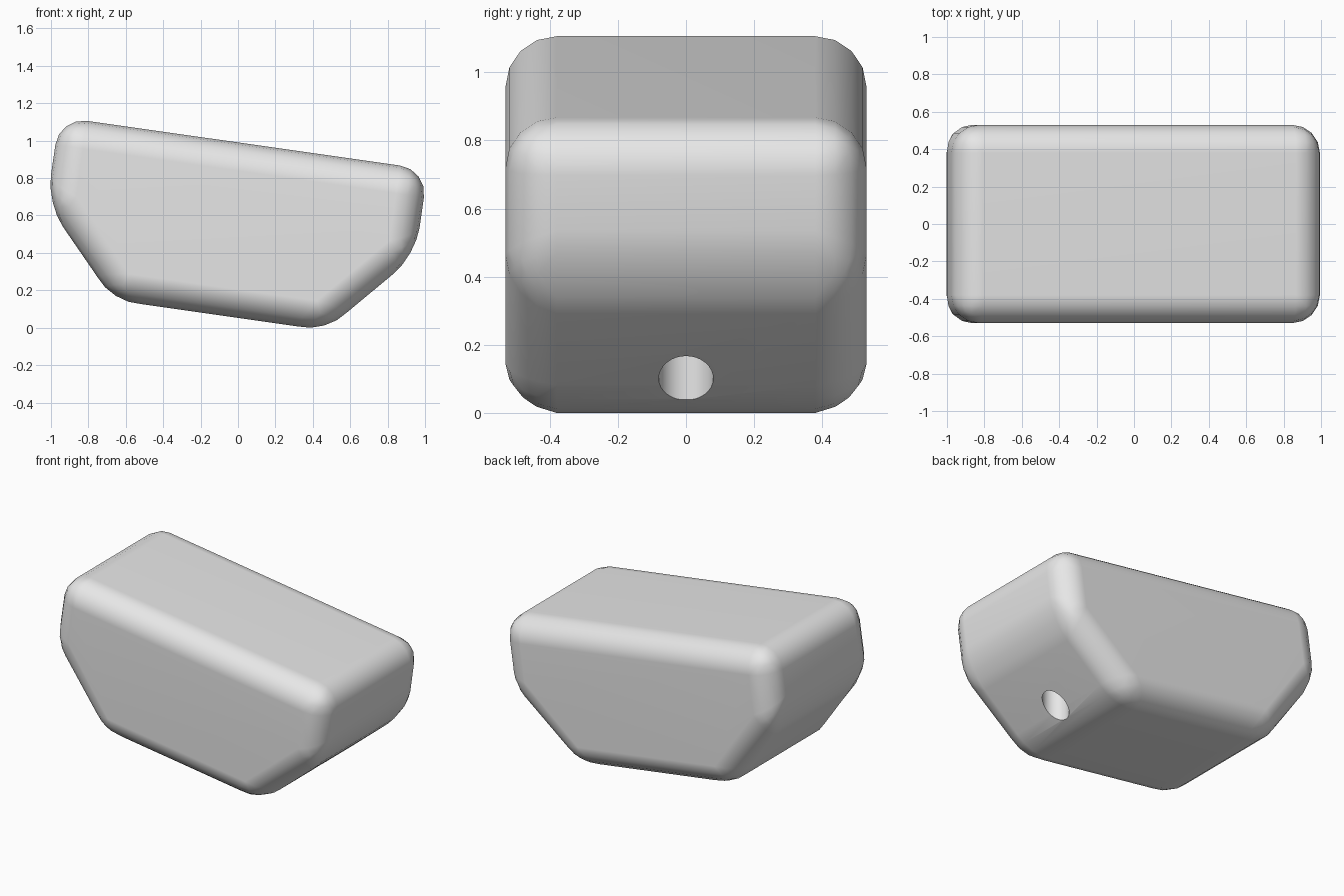
import bpy
import bmesh

cube = bpy.data.objects.get("Cube")
if cube:
    bpy.data.objects.remove(cube, do_unlink=True)

grey = bpy.data.materials.new("light grey")
grey.use_nodes = True
grey.diffuse_color = (0.8, 0.8, 0.8, 1)
grey.node_tree.nodes["Principled BSDF"].inputs["Base Color"].default_value = grey.diffuse_color

# Tilted six-sided side profile (x, z), before rounding
HALF_DEPTH = 0.53
PROFILE = [(-0.955, 1.132), (-1.022, 0.67), (-0.667, 0.153),
           (0.467, -0.009), (0.95, 0.392), (1.015, 0.851)]

# Body: profile extruded from front to back
bm = bmesh.new()
face = bm.faces.new([bm.verts.new((x, -HALF_DEPTH, z)) for x, z in PROFILE])
side = bmesh.ops.extrude_face_region(bm, geom=[face])
moved = [v for v in side["geom"] if isinstance(v, bmesh.types.BMVert)]
bmesh.ops.translate(bm, verts=moved, vec=(0, 2 * HALF_DEPTH, 0))
bmesh.ops.recalc_face_normals(bm, faces=bm.faces)
mesh = bpy.data.meshes.new("body")
bm.to_mesh(mesh)
bm.free()
mesh.materials.append(grey)
body = bpy.data.objects.new("body", mesh)
bpy.context.collection.objects.link(body)

# Rounded edges
bevel = body.modifiers.new("rounded_edges", 'BEVEL')
bevel.width = 0.15
bevel.segments = 4
bevel.limit_method = 'NONE'

# Blind upright hole in the sloping lower right face
bpy.ops.mesh.primitive_cylinder_add(vertices=32, radius=0.08, depth=0.6,
                                    location=(0.605, 0, 0.1))
cutter = bpy.context.object
cutter.name = "hole_cutter"
cutter.hide_render = True
cutter.data.materials.append(grey)
hole = body.modifiers.new("hole", 'BOOLEAN')
hole.object = cutter
hole.operation = 'DIFFERENCE'
hole.solver = 'EXACT'

# Bake the modifiers, drop the cutter and smooth the rounded edges
bpy.ops.object.select_all(action='DESELECT')
body.select_set(True)
bpy.context.view_layer.objects.active = body
for name in ("rounded_edges", "hole"):
    bpy.ops.object.modifier_apply(modifier=name)
bpy.data.objects.remove(cutter, do_unlink=True)
bpy.ops.object.shade_smooth_by_angle(angle=0.6)

# Keep flat panels flat in the smooth shading
normals = body.modifiers.new("face_weighted_normals", 'WEIGHTED_NORMAL')
normals.keep_sharp = True

# Rest the body on the floor
lowest = min(v.co.z for v in body.data.vertices)
for v in body.data.vertices:
    v.co.z -= lowest
